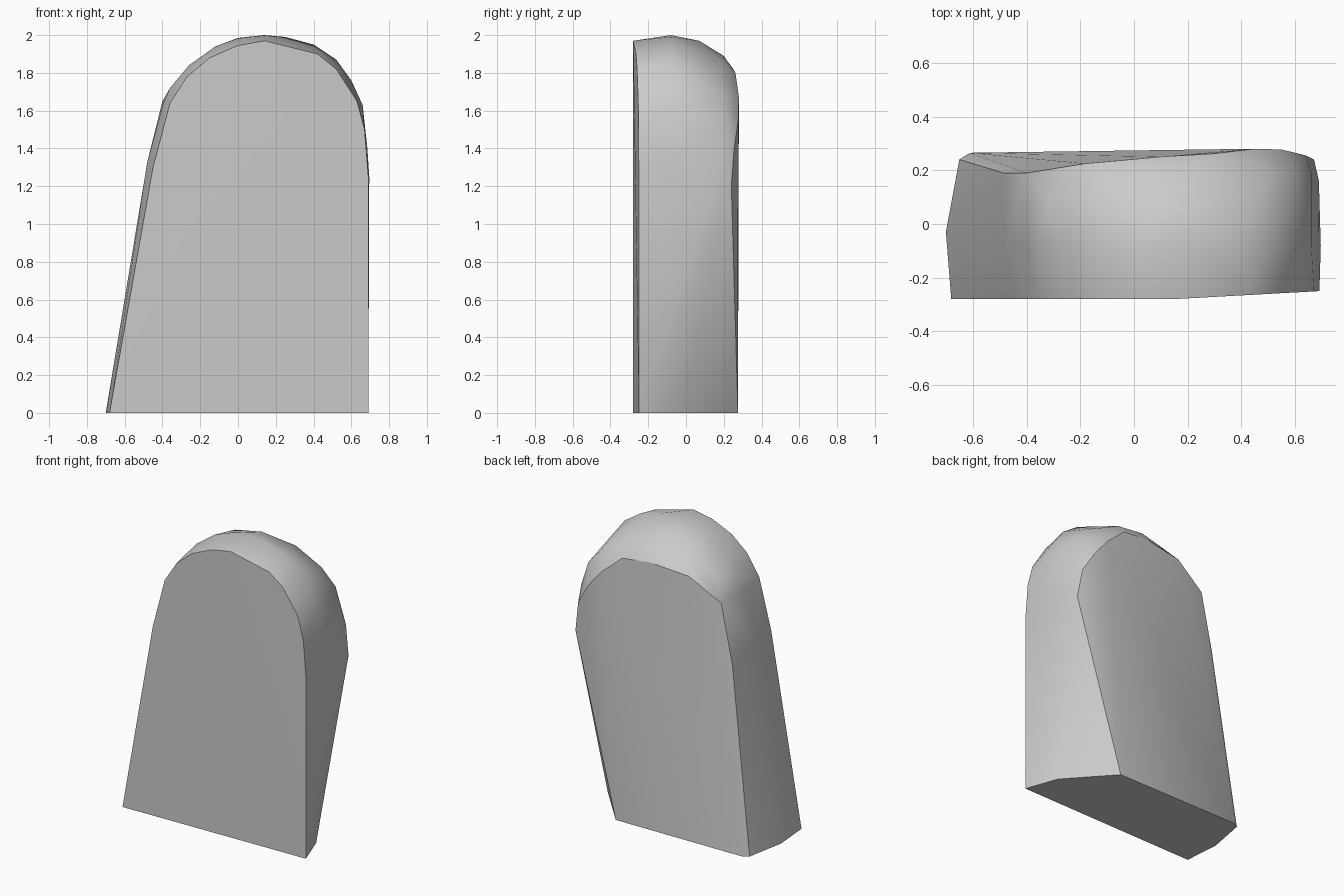
import bpy
import bmesh
import math

old = bpy.data.objects.get("Cube")
if old:
    bpy.data.objects.remove(old, do_unlink=True)

# Stone colour
stone = bpy.data.materials.new("stone grey")
stone.use_nodes = True
grey = (0.6, 0.6, 0.6, 1)
stone.diffuse_color = grey
stone.node_tree.nodes["Principled BSDF"].inputs["Base Color"].default_value = grey


def front_depth(x):
    """Front face is flat, then slants back towards the left side."""
    return -0.28 + max(0, x - 0.14) * 0.055


# Front arch as (x, z)
front = [(-.68, 0), (-.45, 1.3), (-.36, 1.64), (-.27, 1.78), (-.15, 1.88),
         (0, 1.945), (.14, 1.97), (.42, 1.9), (.52, 1.82), (.63, 1.65),
         (.67, 1.5), (.69, 1.25), (.69, 0)]

# Widest arch as (x, z)
crown = [(-.48, 1.33), (-.395, 1.64), (-.36, 1.72), (-.26, 1.84),
         (-.12, 1.94), (0, 1.985), (.14, 2), (.25, 1.99), (.4, 1.95),
         (.52, 1.87), (.6, 1.76), (.66, 1.63), (.685, 1.4), (.695, 1.25)]

# Rounded back shoulder and back rim as (x, y, z)
shoulder = [(-.31, .1, 1.77), (-.12, .14, 1.89), (.13, .07, 1.97),
            (.1, .2, 1.89), (.3, .2, 1.87), (.5, .19, 1.78),
            (.6, .2, 1.67), (.66, .19, 1.5), (.688, .16, 1.25)]
rim = [(-.485, .19, 1.25), (-.4, .19, 1.65), (-.18, .225, 1.79),
       (.1, .25, 1.82), (.3, .262, 1.8), (.45, .28, 1.67),
       (.55, .277, 1.55), (.64, .255, 1.4), (.67, .24, 1.2)]

# Foot corners on the ground
foot = [(-.7, -.03), (-.65, .24), (-.61, .265), (.34, .275), (.61, -.025)]

points = [(x, front_depth(x), z) for x, z in front]
points += [(x, -.08, z) for x, z in crown]
points += shoulder + rim + [(x, y, 0) for x, y in foot]

# Worn stone slab wrapped around the arches
bm = bmesh.new()
for p in points:
    bm.verts.new(p)
hull = bmesh.ops.convex_hull(bm, input=bm.verts[:])
loose = [v for v in bm.verts if not v.link_faces]
bmesh.ops.delete(bm, geom=loose, context="VERTS")
bmesh.ops.recalc_face_normals(bm, faces=bm.faces[:])
mesh = bpy.data.meshes.new("stone_slab")
bm.to_mesh(mesh)
bm.free()
mesh.materials.append(stone)
slab = bpy.data.objects.new("stone_slab", mesh)
bpy.context.collection.objects.link(slab)

bpy.context.view_layer.objects.active = slab
slab.select_set(True)
bpy.ops.object.shade_smooth_by_angle(angle=math.radians(30))
